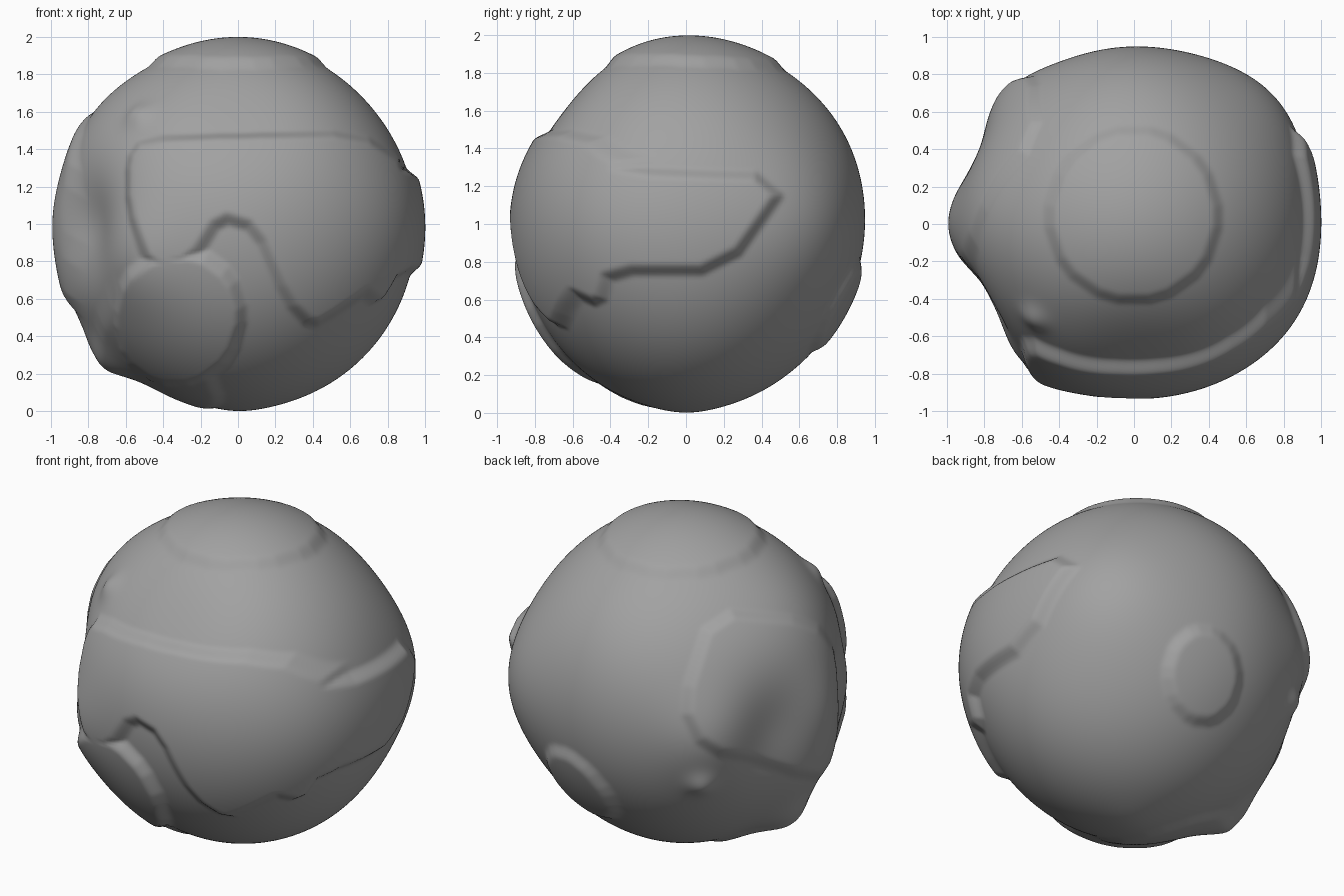
import bpy
import bmesh
import math
from mathutils import Vector

cube = bpy.data.objects.get("Cube")
if cube:
    bpy.data.objects.remove(cube, do_unlink=True)

BASE_RADIUS = 0.94
LAND_HEIGHT = 0.047
EDGE_WIDTH = 0.09
X, Y, Z = Vector((1, 0, 0)), Vector((0, 1, 0)), Vector((0, 0, 1))

# Slanted directions in which some raised plates face
TURN, TILT = math.radians(35), math.radians(25)
SIDEWAYS, BACKWARDS = X * math.sin(TURN), Y * math.cos(TURN)
REAR_HIGH = (BACKWARDS - SIDEWAYS) * math.cos(TILT) + Z * math.sin(TILT)
REAR_LOW = (BACKWARDS + SIDEWAYS) * math.cos(TILT) - Z * math.sin(TILT)


def oval(centre_x, centre_y, half_width, half_height, sides=10):
    """Outline of a simple rounded plate."""
    angles = [math.tau * i / sides for i in range(sides)]
    return [(centre_x + half_width * math.cos(a), centre_y + half_height * math.sin(a))
            for a in angles]


def make_plate(out, height, outline):
    """Axes, height and corner-cut outline of a plate raised towards 'out'."""
    hint = Y if abs(out.z) > 0.9 else Z
    right = hint.cross(out).normalized()
    points = [Vector(point) for point in outline]
    rounded = []
    for a, b in zip(points, points[1:] + points[:1]):
        rounded += [a.lerp(b, 0.2), a.lerp(b, 0.8)]
    return right, out.cross(right), out, height, rounded


# Winding coastlines of the large plates
front_coast = [(-.52, .46), (0, .51), (.65, .48), (.9, .3), (.9, -.2), (.55, -.46),
               (.4, -.55), (.27, -.42), (.1, -.02), (-.1, .04), (-.25, -.2), (-.45, -.25),
               (-.6, .1), (-.6, .35)]
side_coast = [(-.8, .46), (-.35, .28), (.53, .24), (.2, -.24), (-.4, -.24), (-.45, -.42),
              (-.62, -.35), (-.77, -.5)]
rear_coast = [(.15, .34), (.7, .28), (.88, .1), (.92, -.28), (.78, -.57), (.57, -.57),
              (.1, -.42), (-.02, -.19)]

PLATES = [
    make_plate(Z, 0.025, oval(0, .04, .46, .47)),         # top cap
    make_plate(-Y, LAND_HEIGHT, front_coast),             # front land
    make_plate(X, LAND_HEIGHT, side_coast),               # left side land
    make_plate(REAR_HIGH, 0.03, rear_coast),              # right rear land
    make_plate(-Y, LAND_HEIGHT, oval(-.32, -.5, .35, .36)),  # low front blob
    make_plate(REAR_LOW, 0.03, oval(.33, -.08, .22, .27)),   # low back disc
    make_plate(-Z, 0.02, oval(.42, -.28, .33, .47)),      # underside land
]


def make_swell(direction, height, width):
    return Vector(direction).normalized(), height, width


# Broad swells, dents and small knobs
SWELLS = [
    make_swell((0, 0, 1), .035, .45),          # wide crown
    make_swell((0, 0, -1), .045, .45),         # wide bottom
    make_swell((0, 0, -1), .01, .12),          # bottom bump
    make_swell((1, 0, -1), .025, .4),          # low left side
    make_swell((0, -1, 0), -.05, .5),          # flattened front
    make_swell((0, -1, .9), -.05, .3),         # flat above the front land
    make_swell((-2, -1, 0), -.1, .22),         # flat on the right front
    make_swell((-2, .9, 0), -.07, .22),        # flat on the right rear
    make_swell((-1, 0, 0), .04, .2),           # right ridge
    make_swell((-2, 0, -1), .04, .2),          # right ridge, low
    make_swell((-4, 0, 3), .03, .25),          # right ridge, high
    make_swell((-1, 0, -1), .08, .12),         # low right corner
    make_swell((1, .9, 0), .07, .3),           # left rear bulge
    make_swell((.9, -.5, 0), .02, .3),         # left front bulge
    make_swell((-1, 1, 0), .05, .2),           # right rear bulge
    make_swell((-.6, -.8, -.2), .05, .2),      # right front bulge
    make_swell((0, 3, 2), .02, .35),           # rear shoulder
    make_swell((-.6, .7, -.29), .035, .06),    # rear knob
    make_swell((-.57, -.54, .62), .03, .06),   # front knob
]


def smooth(t):
    t = min(max(t, 0.0), 1.0)
    return t * t * (3 - 2 * t)


def inside_distance(p, outline):
    """Signed distance to an outline, positive inside."""
    nearest, inside = math.inf, False
    for a, b in zip(outline, outline[1:] + outline[:1]):
        side = b - a
        t = min(max((p - a).dot(side) / side.length_squared, 0), 1)
        nearest = min(nearest, (p - a - side * t).length)
        if (a.y > p.y) != (b.y > p.y) and p.x < a.x + (p.y - a.y) * side.x / side.y:
            inside = not inside
    return nearest if inside else -nearest


def surface_radius(direction):
    """Distance of the surface from the centre in one direction."""
    radius = BASE_RADIUS
    for centre, height, width in SWELLS:
        gap = (direction - centre).length_squared
        radius += height * math.exp(-gap / (2 * width * width))
    raised = 0.0
    for right, up, out, height, outline in PLATES:
        depth = direction.dot(out)
        if depth > 0.05:
            p = Vector((direction.dot(right), direction.dot(up))) * 0.96
            edge = smooth(inside_distance(p, outline) / EDGE_WIDTH + 0.5)
            raised = max(raised, height * edge * smooth((depth - 0.05) / 0.2))
    return radius + raised


# Globe body with the plates raised from its surface
bm = bmesh.new()
bmesh.ops.create_icosphere(bm, subdivisions=7, radius=1)
for vert in bm.verts:
    direction = vert.co.normalized()
    vert.co = direction * surface_radius(direction)
for face in bm.faces:
    face.smooth = True

mesh = bpy.data.meshes.new("globe")
bm.to_mesh(mesh)
bm.free()
globe = bpy.data.objects.new("globe", mesh)
globe.location.z = 1
bpy.context.collection.objects.link(globe)

# Plain grey surface
grey = bpy.data.materials.new("stone_grey")
grey.use_nodes = True
colour = (0.36, 0.36, 0.36, 1)
grey.diffuse_color = colour
grey.node_tree.nodes["Principled BSDF"].inputs["Base Color"].default_value = colour
mesh.materials.append(grey)
